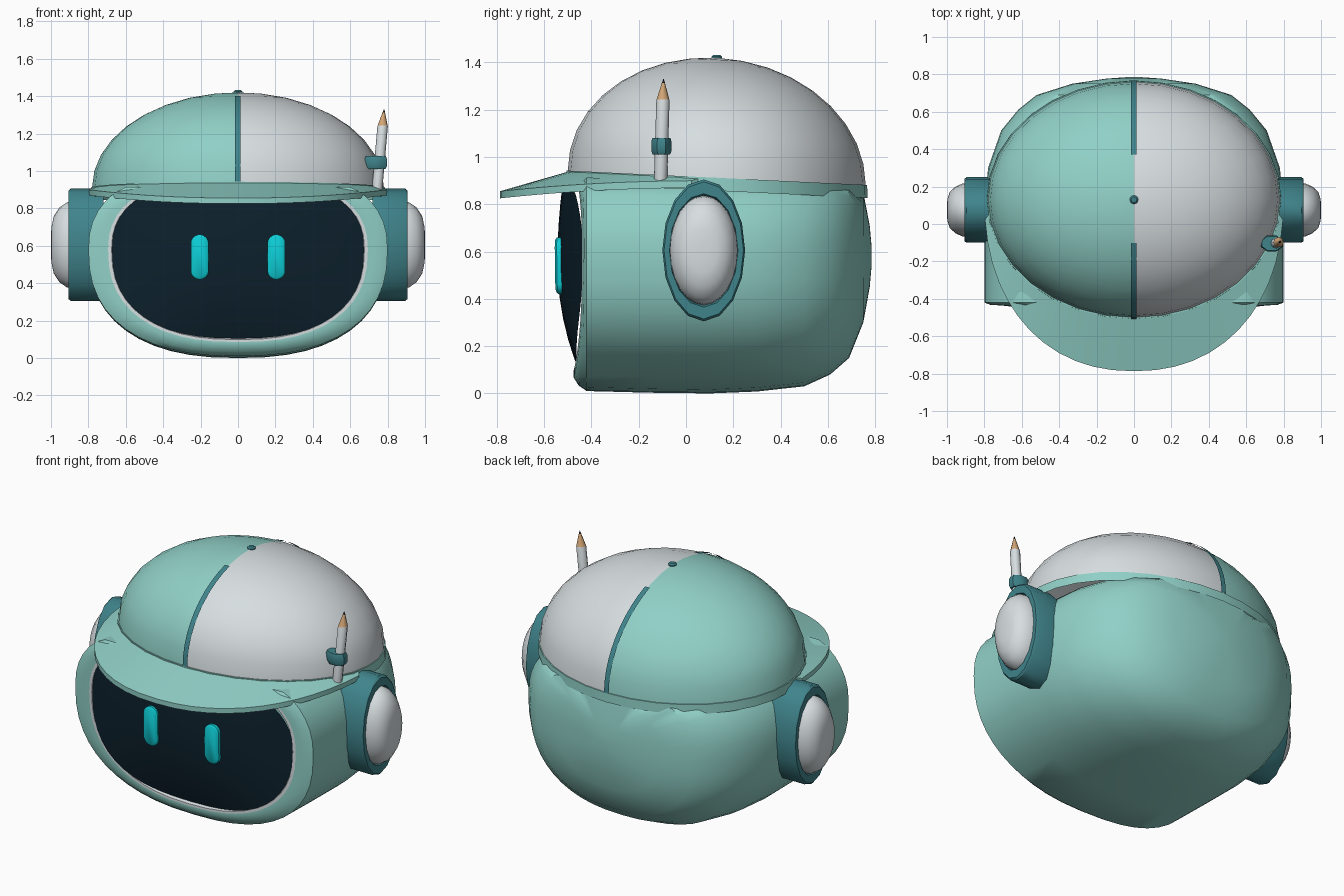
import bpy, bmesh, math
from mathutils import Matrix, Vector

if "Cube" in bpy.data.objects:
    bpy.data.objects.remove(bpy.data.objects["Cube"])


def material(name, rgb):
    m = bpy.data.materials.new(name)
    m.diffuse_color = (*rgb, 1)
    m.use_nodes = True
    m.node_tree.nodes["Principled BSDF"].inputs["Base Color"].default_value = m.diffuse_color
    return m


MINT = material("mint", (0.28, 0.63, 0.57))
WHITE = material("off_white", (0.68, 0.73, 0.75))
TEAL = material("dark_teal", (0.05, 0.23, 0.26))
SCREEN = material("screen_navy", (0.004, 0.015, 0.026))
CYAN = material("eye_cyan", (0.004, 0.62, 0.68))
WOOD = material("wood", (0.65, 0.38, 0.18))
LEAD = material("graphite", (0.02, 0.02, 0.025))


def loft(name, rings, mats, band_mat=None, close=True, cap_start=True, cap_end=True, angle=40):
    """Skin a list of point rings; band_mat(i, centre) picks the material index."""
    bm = bmesh.new()
    loops = [[bm.verts.new(p) for p in r] for r in rings]
    n = len(loops[0])
    for i, (a, b) in enumerate(zip(loops, loops[1:])):
        for j in range(n if close else n - 1):
            k = (j + 1) % n
            f = bm.faces.new((a[j], a[k], b[k], b[j]))
            if band_mat:
                f.material_index = band_mat(i, f.calc_center_median())
    if cap_start:
        bm.faces.new(loops[0])
    if cap_end:
        f = bm.faces.new(loops[-1])
        if band_mat:
            f.material_index = band_mat(len(rings) - 2, f.calc_center_median())
    bmesh.ops.remove_doubles(bm, verts=bm.verts, dist=0.0005)
    bmesh.ops.recalc_face_normals(bm, faces=bm.faces)
    me = bpy.data.meshes.new(name)
    bm.to_mesh(me)
    bm.free()
    for m in mats:
        me.materials.append(m)
    ob = bpy.data.objects.new(name, me)
    bpy.context.collection.objects.link(ob)
    bpy.ops.object.select_all(action='DESELECT')
    ob.select_set(True)
    bpy.context.view_layer.objects.active = ob
    bpy.ops.object.shade_smooth_by_angle(angle=math.radians(angle))
    return ob


def spow(v, e):
    return math.copysign(abs(v) ** e, v)


def section(a, low, high, y, top, n=48, e=2.4):
    """Rounded upright cross-section, cut off at height top; y may be a function."""
    pts = []
    for k in range(n):
        t = math.tau * k / n
        x, s = a * spow(math.cos(t), 2 / e), spow(math.sin(t), 2 / e)
        z = min(0.58 + s * (high if s > 0 else low), top)
        pts.append((x, y(x, z) if callable(y) else y, z))
    return pts


def tilt(y):
    """Cap rim height: higher at the front."""
    return 0.912 - 0.048 * (y - 0.13)


# Head shell: hidden recess, white screen surround, front frame, then body to the back
def frame_y(x, z):
    return -0.432 - 0.043 * max(0, 1 - (x / 0.74) ** 2)


def face(s, y, top):
    return section(0.8 * s, 0.57 * s, 0.46 * s, y, top)


rings = [face(0.80, -0.40, 0.86), face(0.845, frame_y, 0.87),
         face(0.868, frame_y, 0.88), face(0.90, frame_y, 0.885),
         face(0.96, lambda x, z: 0.5 * (frame_y(x, z) - 0.432), 0.89)]
for y, a, low, high in ((-0.42, 0.8, 0.57, 0.46), (-0.15, 0.8, 0.577, 0.46),
                        (0.1, 0.8, 0.58, 0.46), (0.3, 0.78, 0.572, 0.46),
                        (0.5, 0.71, 0.55, 0.45), (0.61, 0.62, 0.50, 0.42),
                        (0.69, 0.52, 0.43, 0.38), (0.75, 0.33, 0.28, 0.27),
                        (0.777, 0.15, 0.13, 0.13), (0.785, 0.04, 0.04, 0.04)):
    rings.append(section(a, low, high, y, tilt(y) - 0.025))
loft("head_shell", rings, [MINT, WHITE], lambda i, c: 1 if i < 2 else 0)


# Curved dark face screen
def screen_y(x, z):
    g = 1 - ((z - 0.55) / (0.5 if z < 0.55 else 0.75)) ** 2
    return -0.434 - 0.11 * max(0, 1 - (x / 0.68) ** 2) * max(0, g)


loft("face_screen", [face(s, screen_y, 0.862) for s in (0.843, 0.75, 0.62, 0.47, 0.3, 0.15, 0.03)],
     [SCREEN], cap_start=False)


# Glowing pill-shaped eyes following the screen
def pill(cx, shrink, out):
    r, pts = 0.048 - shrink, []
    for k in range(20):
        t = math.tau * (k + 0.5) / 20
        z = 0.54 + r * math.sin(t) + math.copysign(0.072, math.sin(t))
        x = cx + r * math.cos(t)
        pts.append((x, screen_y(cx, z) - out, z))
    return pts


for side, label in ((-1, "left"), (1, "right")):
    loft("eye_" + label, [pill(side * 0.205, 0, -0.01), pill(side * 0.205, 0, 0.014),
                          pill(side * 0.205, 0.012, 0.022)], [CYAN])


# Two-tone cap dome with a mint rim
def dome(t, p, grow=0.0):
    """Point on the cap: t goes round, p climbs from the rim (0) to the crown."""
    y = 0.13 + (0.63 + grow) * math.sin(t) * math.cos(p)
    return Vector(((0.78 + grow) * math.cos(t) * math.cos(p), y,
                   tilt(y) + (0.507 + grow) * math.sin(p)))


N = 32
around = [math.tau * k / N for k in range(N)]
rings = [[dome(t, 0, 0.008) - Vector((0, 0, 0.055)) for t in around],
         [dome(t, 0, 0.006) for t in around]]
rings += [[dome(t, p) for t in around] for p in [math.pi / 2 * k / 9 for k in range(9)]]
rings.append([dome(t, 1.55) for t in around])
loft("cap_dome", rings, [MINT, WHITE],
     lambda i, c: 1 if i > 1 and c.x > 0 else 0, cap_start=False)

# Seam stripes at the front and back of the cap
for name, t, last in (("front_seam", -math.pi / 2, 1.2), ("back_seam", math.pi / 2, 1.18)):
    mid = [dome(t, last * k / 10, 0.007) for k in range(11)]
    loft(name, [[p + Vector((dx, 0, 0)) for dx in (-0.017, 0.014)] for p in mid],
         [TEAL], close=False, cap_start=False, cap_end=False)

# Crown button
loft("cap_button", [[(r * math.cos(t), 0.13 + r * math.sin(t), z) for t in around[::2]]
                    for r, z in ((0.023, 1.40), (0.023, 1.424), (0.015, 1.432))], [TEAL])


# Peak: crescent sweeping forward from the cap
def peak_point(t, outer, drop):
    c, s = math.cos(t), math.sin(t)
    if outer:
        return (0.80 * spow(c, 2 / 2.2), 0.13 + 0.917 * spow(s, 2 / 2.2),
                0.855 + 0.045 * abs(c) ** 2 - drop)
    y = 0.13 + 0.61 * s
    return (0.765 * c, y, tilt(y) + 0.002 - drop)


peak = []
for k in range(25):
    t = math.pi + math.pi * (0.03 + 0.94 * k / 24)
    peak.append([peak_point(t, o, d) for o, d in ((0, 0), (1, 0), (1, 0.03), (0, 0.035))])
loft("cap_peak", peak, [MINT], angle=30)


# Ear cups with white domed covers
def oval(x, ry, rz, n):
    return [(x, 0.075 + ry * math.cos(math.tau * k / n), 0.605 + rz * math.sin(math.tau * k / n))
            for k in range(n)]


for side, label in ((-1, "left"), (1, "right")):
    loft("ear_cup_" + label, [oval(side * x, a, b, 16) for x, a, b in
         ((0.72, 0.175, 0.30), (0.895, 0.175, 0.30), (0.906, 0.168, 0.29),
          (0.906, 0.145, 0.24), (0.88, 0.14, 0.23))], [TEAL])
    loft("ear_cover_" + label, [oval(side * x, 0.145 * s, 0.232 * s, 24) for x, s in
         ((0.88, 1), (0.915, 0.98), (0.955, 0.86), (0.985, 0.66), (0.998, 0.4), (1.0, 0.12))],
         [WHITE], angle=60)

# Pencil tucked in at the side, leaning outward
foot, tip = Vector((0.742, -0.108, 0.88)), Vector((0.781, -0.095, 1.33))
pencil = [[foot.lerp(tip, f) + Vector((r * math.cos(a), r * math.sin(a), 0))
           for a in around[::4]]
          for f, r in ((0, 0.028), (0.8, 0.028), (0.805, 0.027), (0.96, 0.007), (1, 0.001))]
loft("pencil", pencil, [WHITE, WOOD, LEAD], lambda i, c: (0, 0, 1, 2)[i], angle=50)

# Holder loop around the pencil
loft("pencil_holder", [[(0.737 + 0.064 * g * math.cos(a), -0.104 + 0.046 * g * math.sin(a), z)
                        for a in [t + math.pi / 8 for t in around[::4]]]
                       for z, g in ((1.01, 0.86), (1.025, 1), (1.065, 1), (1.08, 0.9))], [TEAL])
